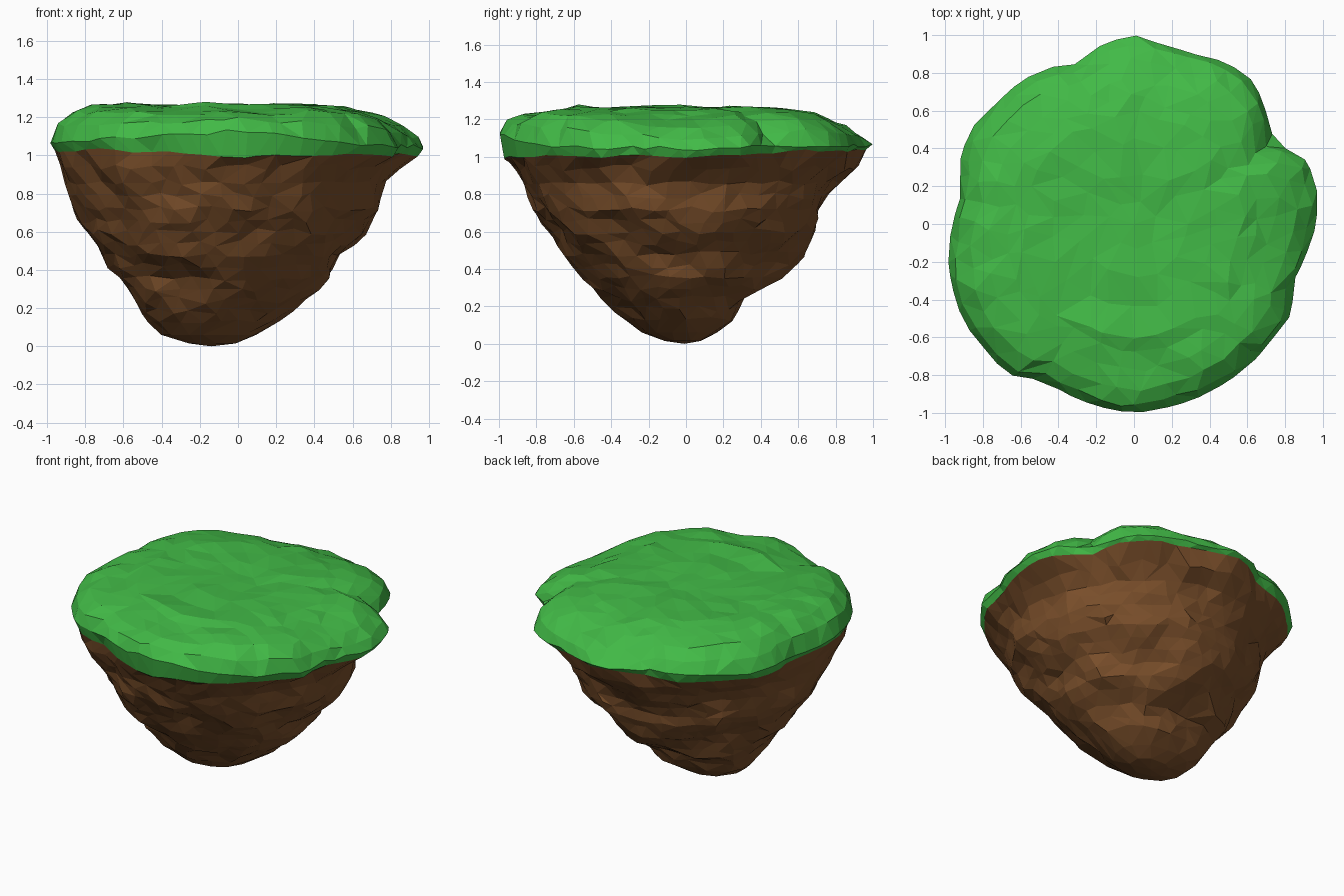
import bpy, bmesh, math, random
from mathutils import Vector, noise

if "Cube" in bpy.data.objects:
    bpy.data.objects.remove(bpy.data.objects["Cube"])

random.seed(4)
TAU = 2 * math.pi

# Outline radius seen from above, every 10 degrees from +x
OUTLINE = [.965, .985, .975, .855, .915, .985, .985, .955, .955, 1.0, .965, .90,
           .95, .965, .968, 1.0, .98, .925, .96, 1.0, 1.02, 1.04, 1.03, 1.04,
           .95, .97, .985, 1.0, .987, .98, .97, .965, .95, .96, .895, .925]
# Heights from rim inwards, eight directions from +x
SCALES = [1.0, .96, .88, .78, .68, .6]
TOP = [[1.045, 1.06, 1.06, 1.06, 1.05, 1.08, 1.13, 1.05],
       [1.09, 1.14, 1.10, 1.14, 1.16, 1.16, 1.19, 1.15],
       [1.14, 1.20, 1.15, 1.21, 1.235, 1.22, 1.22, 1.22],
       [1.19, 1.235, 1.20, 1.24, 1.27, 1.245, 1.23, 1.24],
       [1.21, 1.25, 1.23, 1.255, 1.27, 1.255, 1.245, 1.25],
       [1.245, 1.255, 1.25, 1.265, 1.27, 1.265, 1.268, 1.262]]
SEAM = [1.0, 1.03, 1.04, 1.0, 1.015, 1.03, .995, 1.0]
# Rock extents: z, left, right, front, back
ROCK = [(.94, .945, .85, .925, .905), (.86, .905, .775, .885, .82),
        (.72, .865, .745, .83, .74), (.6, .82, .66, .74, .71),
        (.48, .72, .53, .67, .63), (.36, .65, .47, .54, .52),
        (.24, .57, .35, .44, .34), (.13, .48, .22, .34, .27),
        (.06, .41, .10, .25, .18), (.015, .27, 0, .12, .09)]


def cyc(table, a):
    """Interpolate a table of values around the circle."""
    t = (a % TAU) / TAU * len(table)
    i = int(t) % len(table)
    f = t - int(t)
    return table[i] * (1 - f) + table[(i + 1) % len(table)] * f


def angles(n):
    off = random.random()
    return [(i + off * .9 + random.uniform(-.28, .28)) / n * TAU for i in range(n)]


def bump(p, freq, seed):
    return noise.noise(Vector((p[0], p[1], p[2] * 1.2)) * freq + Vector((seed, 7.3, 2.1)))


def stitch(bm, ra, rb):
    """Triangulate between two rings (angle, vert), ra above rb."""
    ia = ib = 0
    na, nb = len(ra), len(rb)
    ang = lambda r, i: r[i % len(r)][0] + TAU * (i // len(r))
    while ia < na or ib < nb:
        a, b = ra[ia % na][1], rb[ib % nb][1]
        step_a = ib >= nb or (ia < na and ang(ra, ia + 1) < ang(rb, ib + 1))
        if step_a:
            ia += 1
            bm.faces.new((a, b, ra[ia % na][1]))
        else:
            ib += 1
            bm.faces.new((a, b, rb[ib % nb][1]))


def close(bm, ring, tip):
    v = bm.verts.new(tip)
    for i in range(len(ring)):
        bm.faces.new((ring[i][1], ring[(i + 1) % len(ring)][1], v))


def finish(bm, name, color, up):
    bmesh.ops.recalc_face_normals(bm, faces=bm.faces)
    bm.normal_update()
    tip = max(bm.faces, key=lambda f: f.calc_center_median().z * up)
    if tip.normal.z * up < 0:
        bmesh.ops.reverse_faces(bm, faces=bm.faces)
    me = bpy.data.meshes.new(name)
    bm.to_mesh(me)
    bm.free()
    mat = bpy.data.materials.new(name + "_colour")
    mat.diffuse_color = (*color, 1)
    mat.use_nodes = True
    mat.node_tree.nodes["Principled BSDF"].inputs["Base Color"].default_value = mat.diffuse_color
    me.materials.append(mat)
    ob = bpy.data.objects.new(name, me)
    bpy.context.collection.objects.link(ob)


# Shared seam between grass and rock
seam = []
for a in angles(60):
    r = cyc(OUTLINE, a) * .975
    x, y = r * math.cos(a), r * math.sin(a)
    seam.append((a, (x, y, cyc(SEAM, a) + .02 * bump((x, y, 1), 6, 3))))


def seam_ring(bm):
    return [(a, bm.verts.new(p)) for a, p in seam]


# Grass cap: rim, rounded shoulder and slightly uneven top
bm = bmesh.new()
prev = seam_ring(bm)
layers = [(SCALES[i], TOP[i], n) for i, n in enumerate((60, 54, 46, 40, 36, 30))]
layers += [(.45, [1.26] * 8, 24), (.29, [1.26] * 8, 15), (.13, [1.26] * 8, 7)]
for k, (s, heights, n) in enumerate(layers):
    ring = []
    for a in angles(n):
        r = cyc(OUTLINE, a) * s
        if k > 0:
            r += random.uniform(-.015, .015)
        x, y = r * math.cos(a), r * math.sin(a)
        z = cyc(heights, a) + (.015 if k else .01) * bump((x, y, 0), 4, 11)
        z += random.uniform(-.009, .009)
        ring.append((a, bm.verts.new((x, y, min(z, 1.282)))))
    stitch(bm, ring, prev)
    prev = ring
close(bm, prev, (0, 0, 1.26))
finish(bm, "grass_cap", (.054, .49, .062), 1)

# Rock base: craggy tapering rings
bm = bmesh.new()
prev = seam_ring(bm)
levels = []
for p, q in zip(ROCK, ROCK[1:]):
    levels.append(p)
    if p[0] - q[0] > .1:
        levels.append(tuple((u + v) / 2 for u, v in zip(p, q)))
levels.append(ROCK[-1])
for z, le, ri, fr, ba in levels:
    cx, cy, hx, hy = (ri - le) / 2, (ba - fr) / 2, (ri + le) / 2, (ba + fr) / 2
    n = max(8, int(TAU * (hx + hy) / 2 / .105))
    w = max(0, min(1, (z - .7) / .3))
    ring = []
    for a in angles(n):
        # rim outline carries down into the upper rock
        k = 1 + w * (cyc(OUTLINE, a) / .965 - 1) * .8
        c, s = math.cos(a), math.sin(a)
        p = (cx + hx * c, cy + hy * s, z)
        size = min(1, hx / .4)
        d = size * (.05 * bump(p, 3.2, 5) + .03 * bump(p, 6, 9) - .012)
        # the north-west side is a little flatter
        d -= .04 * max(0, math.cos(a - math.radians(135))) ** 4 * (z > .3)
        x, y = cx + (hx * k + d) * c, cy + (hy * k + d) * s
        # keep the rock inside the grass rim
        rim = cyc(OUTLINE, math.atan2(y, x)) * (.965 if z > .9 else .95)
        f = min(1, rim / math.hypot(x, y))
        zz = z + size * random.uniform(-.018, .018) * (z > .1)
        ring.append((a, bm.verts.new((x * f, y * f, zz))))
    stitch(bm, prev, ring)
    prev = ring
close(bm, prev, (-.14, -.01, 0))
finish(bm, "rock_base", (.19, .076, .023), -1)
